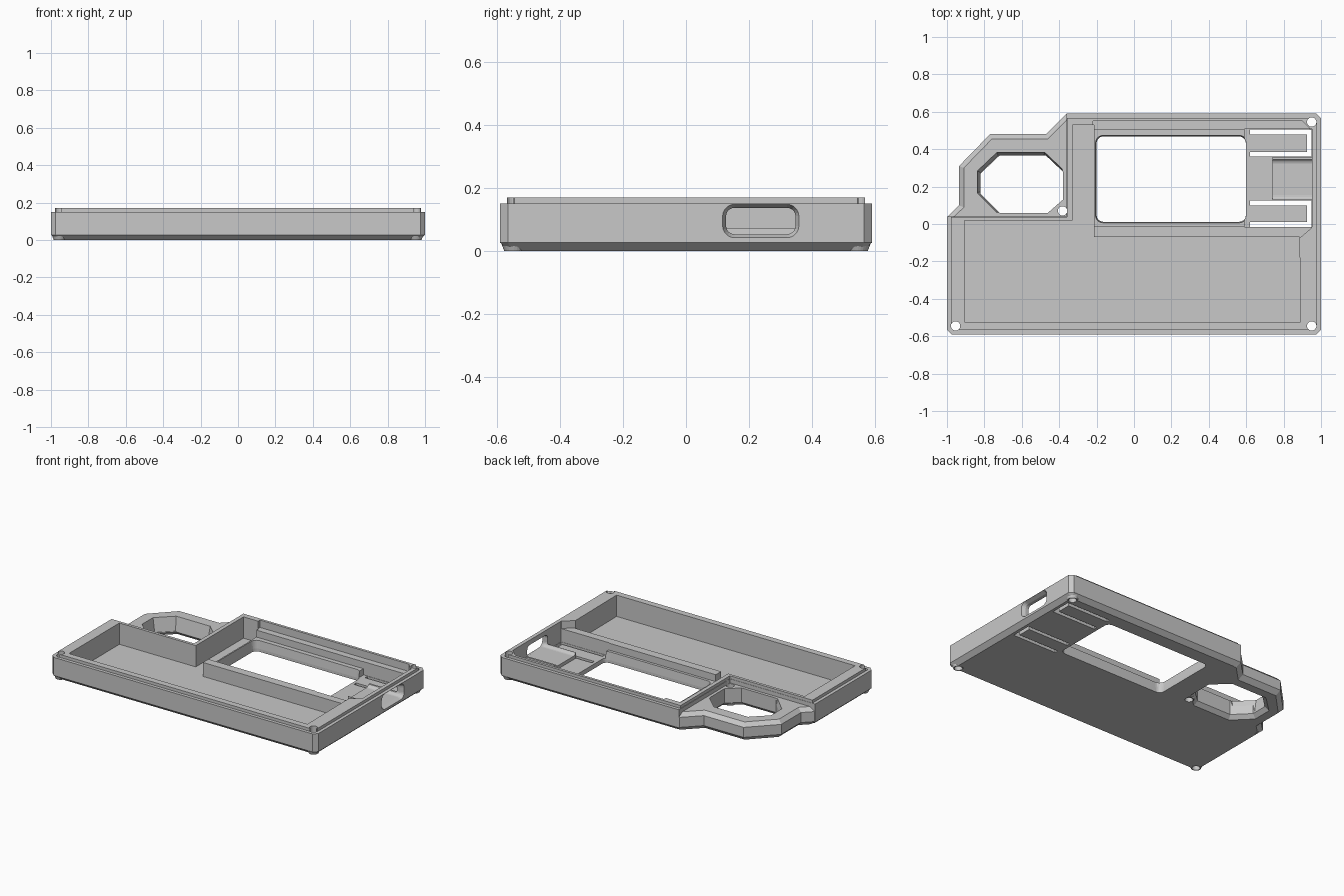
import bpy
import bmesh
from math import cos, sin, pi
from mathutils import Vector

if "Cube" in bpy.data.objects:
    bpy.data.objects.remove(bpy.data.objects["Cube"], do_unlink=True)

grey = bpy.data.materials.new("plain grey")
grey.use_nodes = True
colour = (0.58, 0.58, 0.58, 1)
grey.diffuse_color = colour
grey.node_tree.nodes["Principled BSDF"].inputs["Base Color"].default_value = colour


def offset(points, d):
    """Move every edge of a counter-clockwise outline inward by d."""
    result = []
    for i, p in enumerate(points):
        p = Vector(p)
        a = (p - Vector(points[i - 1])).normalized()
        b = (Vector(points[(i + 1) % len(points)]) - p).normalized()
        na, nb = Vector((-a.y, a.x)), Vector((-b.y, b.x))
        result.append(p + (na + nb) * d / (1 + na.dot(nb)))
    return result


def loft(name, points, layers, sideways=False):
    """Stack an outline at (height, inset) layers; sideways runs along x."""
    bm = bmesh.new()
    rings = []
    for h, inset in layers:
        ring = offset(points, inset)
        rings.append([bm.verts.new((h, p.x, p.y) if sideways else (p.x, p.y, h)) for p in ring])
    n = len(points)
    for low, high in zip(rings, rings[1:]):
        for i in range(n):
            j = (i + 1) % n
            bm.faces.new((low[i], low[j], high[j], high[i]))
    bm.faces.new(rings[0][::-1])
    bm.faces.new(rings[-1])
    mesh = bpy.data.meshes.new(name)
    bm.to_mesh(mesh)
    bm.free()
    mesh.materials.append(grey)
    obj = bpy.data.objects.new(name, mesh)
    bpy.context.collection.objects.link(obj)
    return obj


def rect(x0, x1, y0, y1):
    return [(x0, y0), (x1, y0), (x1, y1), (x0, y1)]


def rounded(x0, x1, y0, y1, r, steps=5):
    corners = [(x1 - r, y1 - r), (x0 + r, y1 - r), (x0 + r, y0 + r), (x1 - r, y0 + r)]
    return [(cx + r * cos(a), cy + r * sin(a))
            for k, (cx, cy) in enumerate(corners)
            for a in [(k + s / steps) * pi / 2 for s in range(steps + 1)]]


def circle(x, y, r, n=24):
    return [(x + r * cos(2 * pi * i / n), y + r * sin(2 * pi * i / n)) for i in range(n)]


def l_shape(x, y, notch_x, notch_y, c=0.025):
    """Rectangle with chamfered corners and its rear left quarter left out."""
    return [(-x, c - y), (c - x, -y), (x - c, -y), (x, c - y),
            (x, y - c), (x - c, y), (notch_x, y), (notch_x, notch_y), (-x, notch_y)]


def combine(target, tool, operation):
    mod = target.modifiers.new(operation, 'BOOLEAN')
    mod.operation = operation
    mod.solver = 'EXACT'
    mod.use_self = True
    mod.object = tool
    bpy.context.view_layer.update()
    graph = bpy.context.evaluated_depsgraph_get()
    mesh = bpy.data.meshes.new_from_object(target.evaluated_get(graph))
    target.modifiers.clear()
    target.data = mesh
    bpy.data.objects.remove(tool, do_unlink=True)


def add(name, points, layers):
    combine(case, loft(name, points, layers), 'UNION')


def carve(points, layers, sideways=False):
    combine(case, loft("cutter", points, layers, sideways), 'DIFFERENCE')


def cut(points, bottom):
    carve(points, [(bottom, 0), (0.3, 0)])


# Main L-shaped case with sloped underside
case = loft("case", l_shape(1, 0.59, -0.36, 0.04), [(0, 0.03), (0.027, 0), (0.15, 0)])

# Lower strap loop on the rear left corner
loop = [(-0.96, -0.1), (-0.25, -0.1), (-0.25, 0.588), (-0.362, 0.588), (-0.47, 0.48),
        (-0.77, 0.48), (-0.935, 0.31), (-0.935, 0.1), (-0.996, 0.04)]
add("loop", loop, [(0, 0.03), (0.03, 0), (0.098, 0), (0.123, 0.025)])

# Raised rim around the case
add("rim", l_shape(0.978, 0.568, -0.357, 0.038), [(0.14, 0), (0.17, 0)])

# Loop opening: flared below, leaning towards the rear left above
hole = [(-0.72, 0.06), (-0.46, 0.06), (-0.38, 0.13), (-0.38, 0.28),
        (-0.47, 0.365), (-0.72, 0.365), (-0.82, 0.27), (-0.82, 0.16)]
carve(hole, [(-0.01, -0.035), (0.025, 0), (0.3, 0)])
carve([(x - 0.01, y + 0.01) for x, y in hole], [(0.03, 0.01), (0.124, -0.008), (0.13, -0.008)])

# Deep tray, then the stepped screen pocket
tray = [(-0.905, -0.525), (0.89, -0.525), (0.885, -0.07), (-0.215, -0.07),
        (-0.215, 0.53), (-0.33, 0.53), (-0.33, 0.018), (-0.905, 0.018)]
cut(tray, 0.025)
pocket = [(-0.22, -0.08), (0.88, -0.08), (0.95, -0.02), (0.95, 0.5), (0.9, 0.55), (-0.22, 0.55)]
cut(pocket, 0.12)
cut(rect(-0.225, 0.949, -0.012, 0.505), 0.073)
cut(rect(0.59, 0.952, -0.017, 0.507), 0.03)

# Screen window
carve(rounded(-0.2, 0.598, 0.012, 0.468, 0.035), [(-0.1, 0), (0.02, 0), (0.075, -0.006), (0.3, -0.006)])

# Port cradle and rounded port through the right wall
add("cradle", rect(0.74, 0.97, 0.127, 0.358), [(0.02, 0), (0.07, 0)])
port = rounded(0.127, 0.347, 0.053, 0.137, 0.027)
carve(port, [(0.7, 0), (0.975, 0), (1.0, -0.011), (1.1, -0.011)], sideways=True)

# U-shaped slits around two flexible buttons
for low, high in ((-0.015, 0.125), (0.36, 0.504)):
    w = 0.025
    slit = [(0.62, low), (0.95, low), (0.95, high), (0.62, high), (0.62, high - w),
            (0.925, high - w), (0.925, low + w), (0.62, low + w)]
    cut(slit, -0.1)

# Screw bosses under the case, with through holes
for x, y in ((-0.954, -0.545), (0.95, -0.545), (0.95, 0.545), (-0.382, 0.07)):
    add("boss", circle(x, y, 0.043), [(-0.0005, 0.012), (0.03, 0), (0.04, 0)])
    cut(circle(x, y, 0.025), -0.1)
